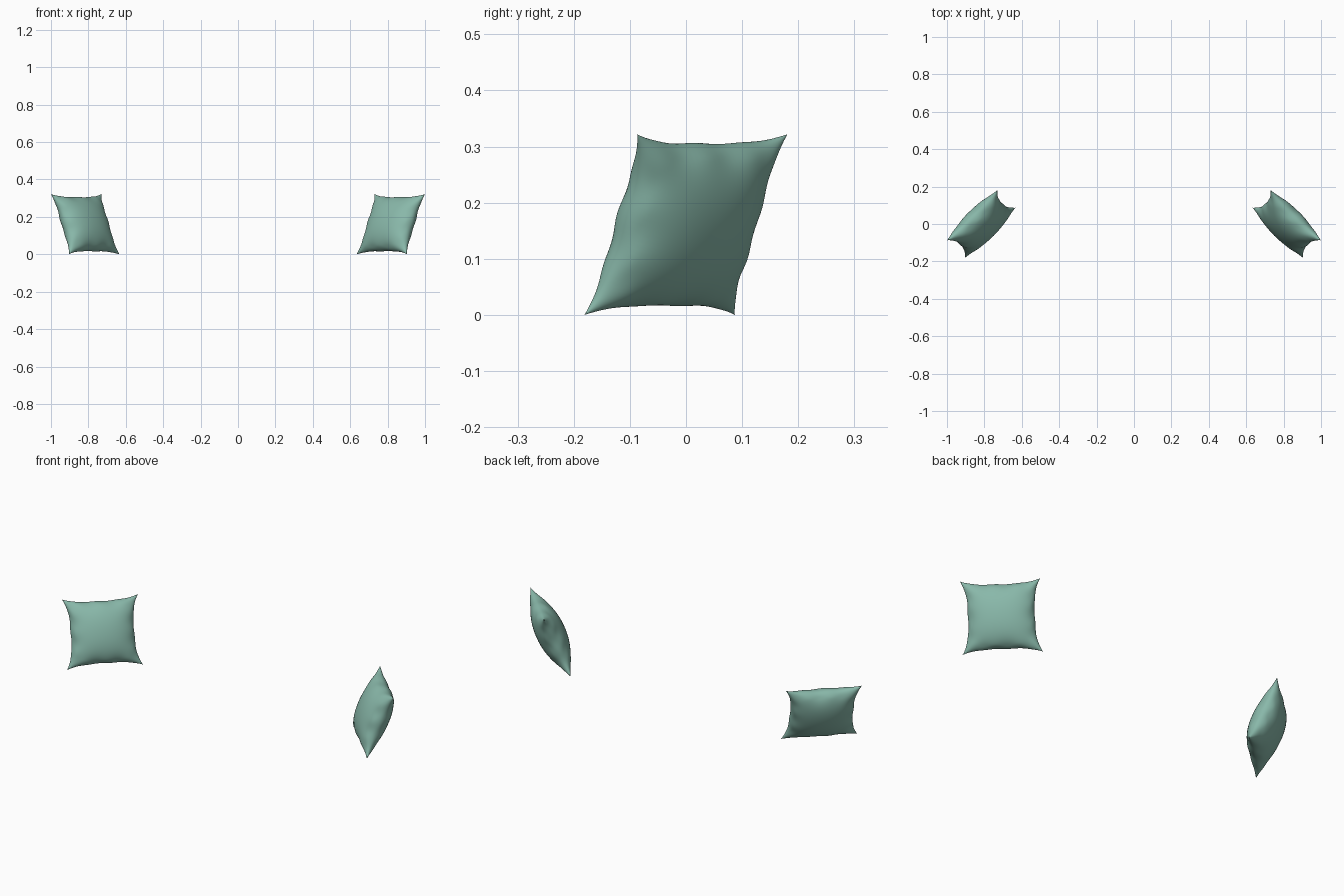
import bpy, bmesh, math
from mathutils import Vector

if "Cube" in bpy.data.objects:
    bpy.data.objects.remove(bpy.data.objects["Cube"])

N = 48                                   # grid cells per side
U = Vector((0.135, -0.134, 0.0))         # half width direction
V = Vector((0.048, 0.047, 0.161))        # half height direction, leaning back
CENTRE = Vector((0.817, 0.0, 0.161))
NORMAL = U.cross(V).normalized()
PUFF = 0.074                             # half thickness


def cushion_point(i, j, side):
    s = -math.cos(math.pi * i / N)
    t = -math.cos(math.pi * j / N)
    # edges pulled inward between the pointed corners
    x = s * (1 - 0.17 * (1 - abs(t) ** 3.2) * abs(s))
    y = t * (1 - 0.12 * (1 - abs(s) ** 3.2) * abs(t))
    body = max(0.0, (1 - s * s) * (1 - t * t))
    h = PUFF * body ** 0.52
    # soft gathers running in from the seams
    gather = math.sin(11 * t + 1.3 * side) * s ** 6 + math.sin(10 * s + 0.8 + side) * t ** 6
    h += 0.005 * gather * min(1.0, body * 5)
    x += 0.008 * math.sin(9 * t + 0.5) * abs(s) ** 5 * (1 - t * t)
    y += 0.008 * math.sin(10 * s) * abs(t) ** 5 * (1 - s * s)
    return CENTRE + U * x + V * y + NORMAL * (h * side)


def make_cushion(name, mirror, mat):
    bm = bmesh.new()
    for side in (1, -1):
        g = [[None] * (N + 1) for _ in range(N + 1)]
        for i in range(N + 1):
            for j in range(N + 1):
                p = cushion_point(i, j, side)
                p.x *= mirror
                g[i][j] = bm.verts.new(p)
        for i in range(N):
            for j in range(N):
                bm.faces.new((g[i][j], g[i + 1][j], g[i + 1][j + 1], g[i][j + 1]))
    # sew front and back together along the seam
    bmesh.ops.remove_doubles(bm, verts=bm.verts, dist=0.00003)
    bmesh.ops.recalc_face_normals(bm, faces=bm.faces)
    for f in bm.faces:
        f.smooth = True
    me = bpy.data.meshes.new(name)
    bm.to_mesh(me)
    bm.free()
    me.materials.append(mat)
    ob = bpy.data.objects.new(name, me)
    bpy.context.collection.objects.link(ob)


fabric = bpy.data.materials.new("green_fabric")
fabric.diffuse_color = (0.25, 0.48, 0.40, 1)
fabric.use_nodes = True
fabric.node_tree.nodes["Principled BSDF"].inputs["Base Color"].default_value = fabric.diffuse_color

# matching pair, mirrored left and right
make_cushion("right_cushion", 1, fabric)
make_cushion("left_cushion", -1, fabric)
